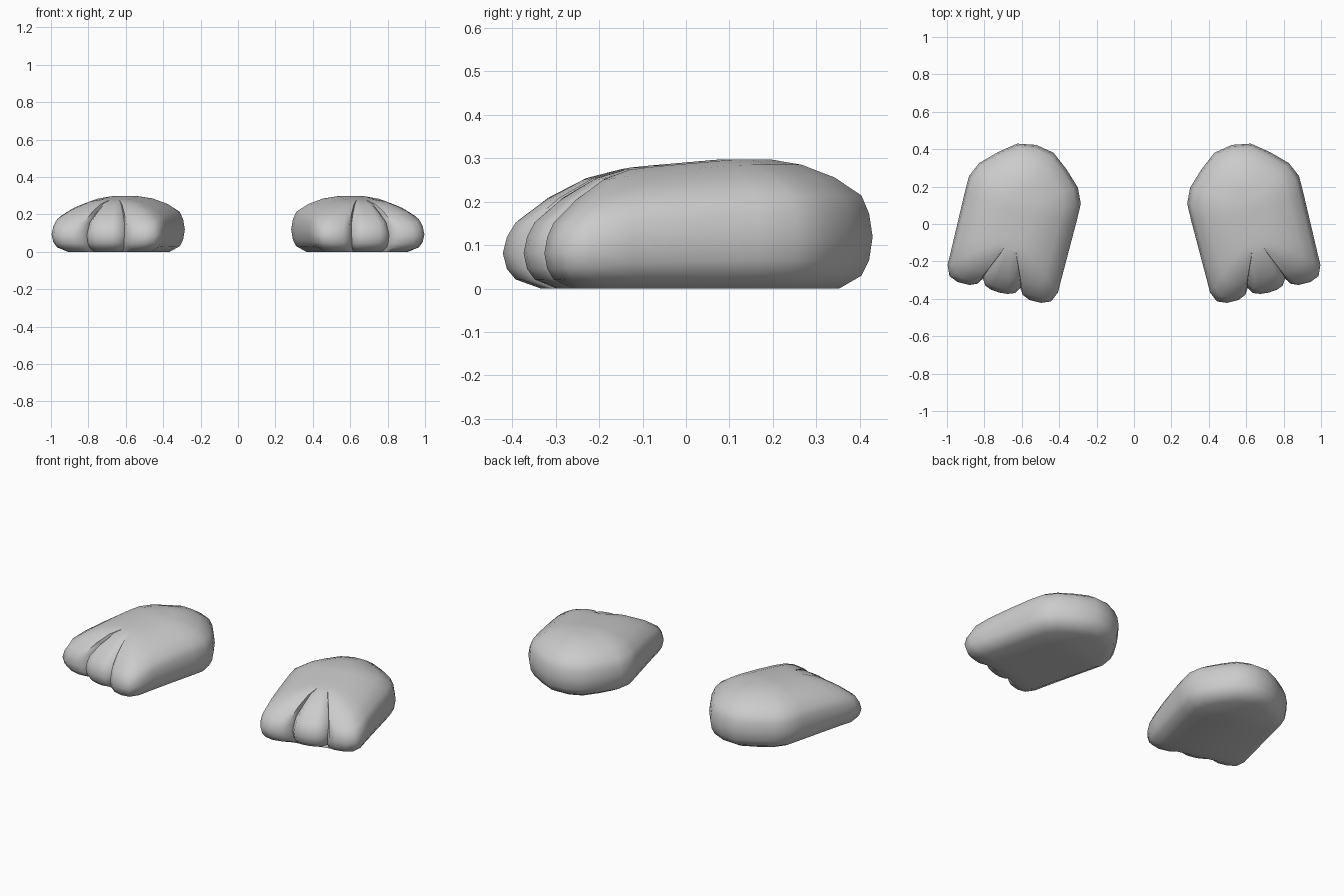
import bpy, bmesh, math
from mathutils import Vector

if "Cube" in bpy.data.objects:
    bpy.data.objects.remove(bpy.data.objects["Cube"])

# Half plan outline (sideways, lengthways), heel centre to middle toe tip
HALF = [(0, -.338), (.10, -.320), (.19, -.25), (.272, -.17), (.308, -.09), (.309, 0),
        (.307, .15), (.305, .30), (.304, .40), (.28, .455), (.23, .475), (.165, .475),
        (.125, .458), (.103, .425), (.082, .458), (.045, .472), (0, .476)]
NOTCH = 13
# Stacked contours: (fraction of local height, inset from the outline)
LAYERS = [(0, .075), (.1, .025), (.22, .008), (.4, 0), (.58, .008), (.72, .025),
          (.86, .085), (.96, .16), (1, .23)]
# Height of the foot along its length
HEIGHT = [(-.4, .297), (0, .297), (.2, .28), (.3, .265), (.37, .245), (.45, .21), (.5, .195)]
TURN = math.radians(14)


def height(u):
    for (a, ha), (b, hb) in zip(HEIGHT, HEIGHT[1:]):
        if u <= b:
            return ha + (hb - ha) * (u - a) / (b - a)
    return HEIGHT[-1][1]


grey = bpy.data.materials.new("grey")
grey.diffuse_color = (.6, .6, .6, 1)
grey.use_nodes = True
grey.node_tree.nodes["Principled BSDF"].inputs["Base Color"].default_value = grey.diffuse_color


def make_foot(name, side):
    n = len(HALF)
    m = 2 * n - 2
    outline = [(x, u, i) for i, (x, u) in enumerate(HALF)]
    outline += [(-x, u, i) for x, u, i in reversed(outline[1:-1])]
    bm = bmesh.new()
    rings = []
    for t, inset in LAYERS:
        ring = []
        for x, u, i in outline:
            lat = x * (1 - inset / .305)
            along = .07 + (u - .07) * (1 - inset / .4)
            z = t * height(along)
            if i == NOTCH and .5 < t < .95:      # crease between toes
                z *= .95
                along -= .012
            ring.append(bm.verts.new((
                side * (.605 + lat * math.cos(TURN) + along * math.sin(TURN)),
                .095 - along * math.cos(TURN) + lat * math.sin(TURN), z)))
        rings.append(ring)
    # Wall between the contours
    for a, b in zip(rings, rings[1:]):
        for k in range(m):
            j = (k + 1) % m
            bm.faces.new((a[k], a[j], b[j], b[k]))
    # Sole and top, closed straight across
    for r in (rings[0], rings[-1]):
        for k in range(n - 1):
            quad = (r[k], r[k + 1], r[(m - k - 1) % m], r[(m - k) % m])
            bm.faces.new(list(dict.fromkeys(quad)))
    bmesh.ops.recalc_face_normals(bm, faces=bm.faces)
    mesh = bpy.data.meshes.new(name)
    bm.to_mesh(mesh)
    bm.free()
    mesh.materials.append(grey)
    foot = bpy.data.objects.new(name, mesh)
    bpy.context.collection.objects.link(foot)
    bpy.context.view_layer.objects.active = foot
    foot.select_set(True)
    bpy.ops.object.shade_smooth_by_angle(angle=math.radians(50))
    foot.select_set(False)


make_foot("right_foot", 1)
make_foot("left_foot", -1)
